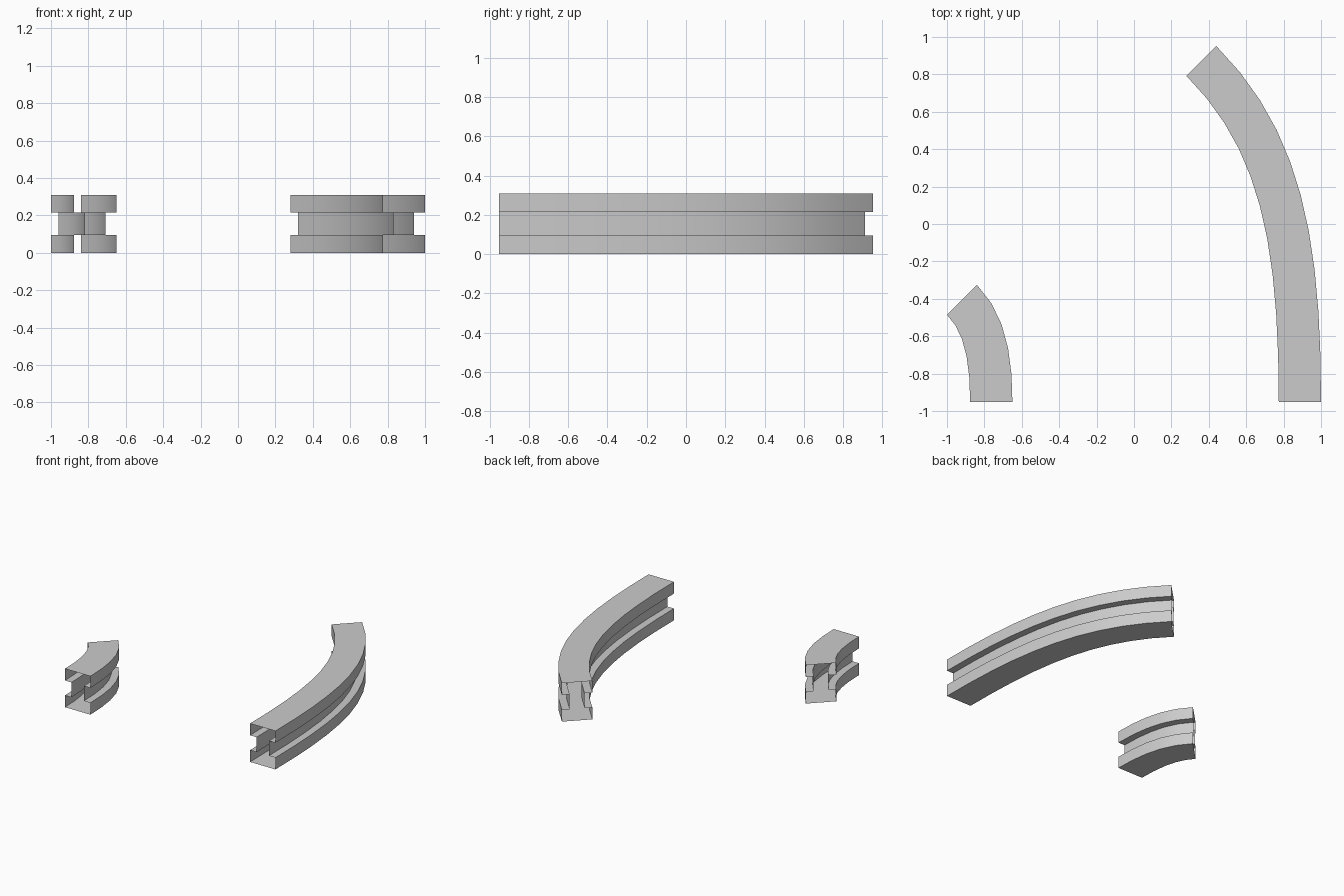
import bpy, bmesh
from mathutils import Vector

if "Cube" in bpy.data.objects:
    bpy.data.objects.remove(bpy.data.objects["Cube"])

# Grooved beam cross-section (offset from centre line, height), right half then mirrored
HALF = [(0.113, 0.0), (0.113, 0.095), (0.055, 0.095),
        (0.055, 0.215), (0.113, 0.215), (0.113, 0.31)]
PROFILE = HALF + [(-x, z) for x, z in reversed(HALF)]


def curved_track(name, start, end, start_handle, end_handle, steps):
    """Open-ended hollow track swept along a cubic path turning 45 degrees left."""
    p0, p3 = Vector(start), Vector(end)
    p1 = p0 + Vector((0, start_handle))
    p2 = p3 + Vector((end_handle, -end_handle))
    bm = bmesh.new()
    rings = []
    for i in range(steps + 1):
        t = i / steps
        u = 1 - t
        p = p0*u**3 + p1*3*u*u*t + p2*3*u*t*t + p3*t**3
        d = ((p1-p0)*u*u + (p2-p1)*2*u*t + (p3-p2)*t*t).normalized()
        side = Vector((d.y, -d.x))
        rings.append([bm.verts.new((p.x + side.x*o, p.y + side.y*o, z))
                      for o, z in PROFILE])
    n = len(PROFILE)
    for a, b in zip(rings, rings[1:]):
        for k in range(n):
            j = (k + 1) % n
            bm.faces.new((a[k], b[k], b[j], a[j]))
    bm.normal_update()
    # side wall of the first flange must face outwards
    bm.faces.ensure_lookup_table()
    if bm.faces[0].normal.x < 0:
        bmesh.ops.reverse_faces(bm, faces=bm.faces[:])
    mesh = bpy.data.meshes.new(name)
    bm.to_mesh(mesh)
    bm.free()
    obj = bpy.data.objects.new(name, mesh)
    bpy.context.collection.objects.link(obj)
    bpy.ops.object.select_all(action='DESELECT')
    obj.select_set(True)
    bpy.context.view_layer.objects.active = obj
    bpy.ops.object.shade_smooth_by_angle(angle=0.6)
    return obj


# Long and short curved track pieces
curved_track("large_curve_track", (0.887, -0.952), (0.36, 0.872), 0.86, 0.425, 10)
curved_track("small_curve_track", (-0.763, -0.952), (-0.92, -0.405), 0.25, 0.118, 5)
